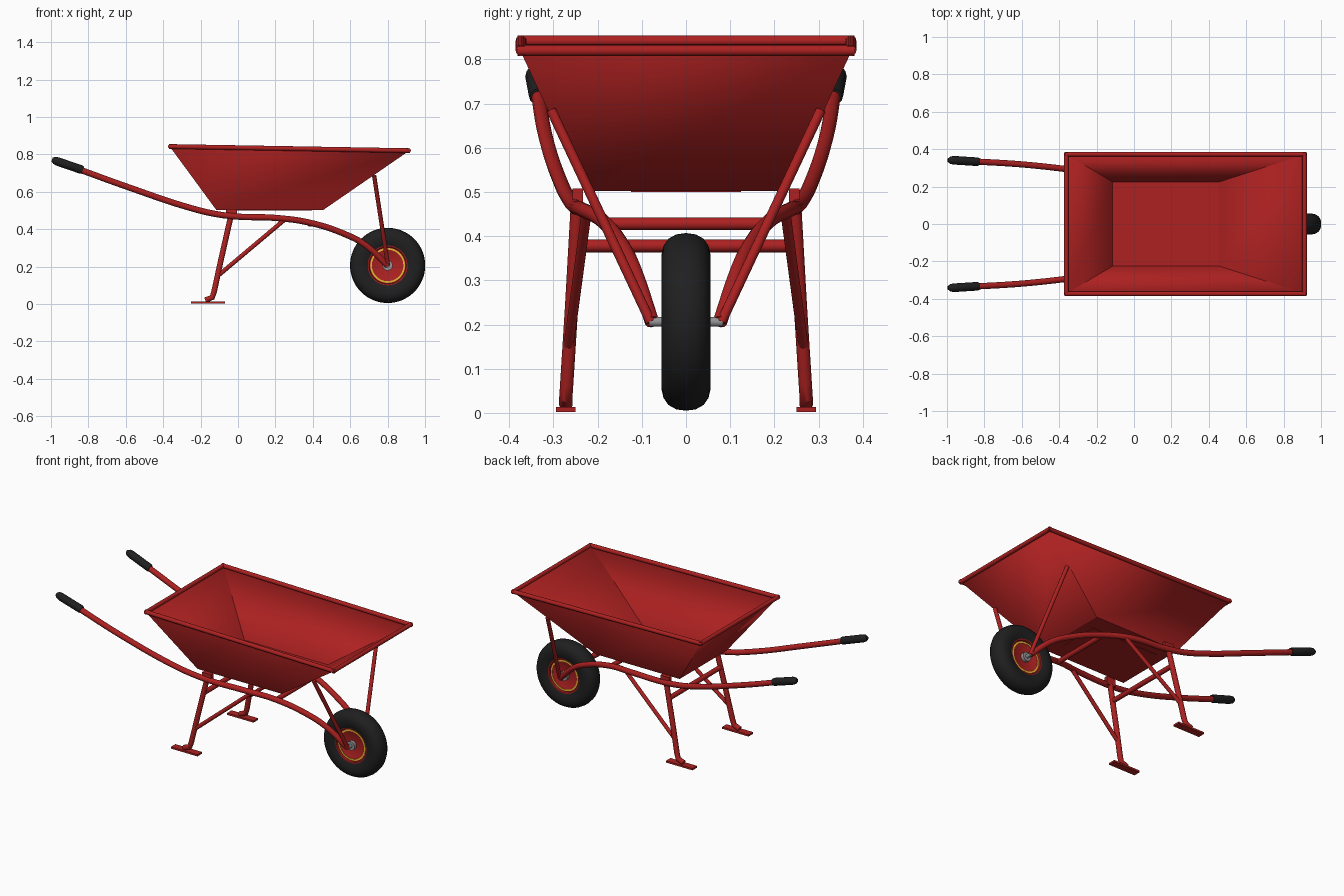
import bpy, bmesh, math
from mathutils import Vector

if "Cube" in bpy.data.objects:
    bpy.data.objects.remove(bpy.data.objects["Cube"])


def material(name, rgb):
    m = bpy.data.materials.new(name)
    m.diffuse_color = (*rgb, 1)
    m.use_nodes = True
    m.node_tree.nodes["Principled BSDF"].inputs["Base Color"].default_value = m.diffuse_color
    return m


RED = material("red_paint", (0.42, 0.015, 0.015))
BLACK = material("black_rubber", (0.014, 0.014, 0.014))
YELLOW = material("yellow_paint", (0.75, 0.5, 0.03))
GREY = material("bare_steel", (0.3, 0.3, 0.31))
AXLE = Vector((0.8, 0, 0.206))


def finish(name, mesh, mat, angle=35):
    ob = bpy.data.objects.new(name, mesh)
    bpy.context.collection.objects.link(ob)
    mesh.materials.clear()
    mesh.materials.append(mat)
    bpy.ops.object.select_all(action='DESELECT')
    ob.select_set(True)
    bpy.context.view_layer.objects.active = ob
    bpy.ops.object.shade_smooth_by_angle(angle=math.radians(angle))
    return ob


def tube(name, pts, r, mat=RED, curved=False, radii=None):
    cu = bpy.data.curves.new(name, 'CURVE')
    cu.dimensions = '3D'
    cu.bevel_depth, cu.bevel_resolution = r, 4
    cu.use_fill_caps = True
    cu.resolution_u = 8
    sp = cu.splines.new('BEZIER' if curved else 'POLY')
    ps = sp.bezier_points if curved else sp.points
    ps.add(len(pts) - 1)
    for i, (p, co) in enumerate(zip(ps, pts)):
        p.co = co if curved else (*co, 1)
        if curved:
            p.handle_left_type = p.handle_right_type = 'AUTO'
        if radii:
            p.radius = radii[i]
    tmp = bpy.data.objects.new(name + "_path", cu)
    bpy.context.collection.objects.link(tmp)
    bpy.context.view_layer.update()
    mesh = bpy.data.meshes.new_from_object(tmp.evaluated_get(bpy.context.evaluated_depsgraph_get()))
    bpy.data.objects.remove(tmp)
    return finish(name, mesh, mat, 40)


def box(name, lo, hi, mat=RED):
    bm = bmesh.new()
    bmesh.ops.create_cube(bm, size=1)
    for v in bm.verts:
        v.co = [(a + b) / 2 + c * (b - a) for a, b, c in zip(lo, hi, v.co)]
    mesh = bpy.data.meshes.new(name)
    bm.to_mesh(mesh)
    return finish(name, mesh, mat)


def lathe(name, profile, mat, steps=64):
    """Spin (radius, y) points around the wheel axle."""
    bm = bmesh.new()
    vs = [bm.verts.new(AXLE + Vector((r, y, 0))) for r, y in profile]
    es = [bm.edges.new(p) for p in zip(vs, vs[1:])]
    bmesh.ops.spin(bm, geom=vs + es, cent=AXLE, axis=(0, 1, 0), angle=math.tau, steps=steps)
    bmesh.ops.remove_doubles(bm, verts=bm.verts, dist=1e-5)
    bmesh.ops.recalc_face_normals(bm, faces=bm.faces)
    mesh = bpy.data.meshes.new(name)
    bm.to_mesh(mesh)
    return finish(name, mesh, mat)


# tray: open sheet-metal pan with sloping walls
X0, X1, Z0, Z1, W = -0.362, 0.912, 0.842, 0.82, 0.373
bm = bmesh.new()
low = [bm.verts.new(c) for c in ((-0.115, -0.226, 0.505), (0.455, -0.226, 0.505),
                                 (0.455, 0.226, 0.505), (-0.115, 0.226, 0.505))]
top = [bm.verts.new(c) for c in ((X0, -W, Z0), (X1, -W, Z1), (X1, W, Z1), (X0, W, Z0))]
bm.faces.new(low)
for i in range(4):
    j = (i + 1) % 4
    bm.faces.new((low[i], low[j], top[j], top[i]))
bmesh.ops.recalc_face_normals(bm, faces=bm.faces)
mesh = bpy.data.meshes.new("tray")
bm.to_mesh(mesh)
tray = finish("tray", mesh, RED, 15)
sol = tray.modifiers.new("thickness", 'SOLIDIFY')
sol.thickness, sol.offset = 0.006, 0
box("tray_floor_panel", (-0.055, -0.125, 0.5), (0.395, 0.125, 0.51))

# rolled rim around the tray
rim = [Vector(c) for c in ((X0, -W, Z0), (X1, -W, Z1), (X1, W, Z1), (X0, W, Z0))]
for i, side in enumerate(("right", "front", "left", "rear")):
    a, b = rim[i], rim[(i + 1) % 4]
    d = (b - a).normalized() * 0.008
    tube("tray_rim_" + side, [a - d, b + d], 0.0125)

# frame parts on both sides
for s, side in ((-1, "right"), (1, "left")):
    def at(*pts):
        return [(x, s * y, z) for x, y, z in pts]

    tube("handle_rail_" + side, at(
        (-0.9, 0.337, 0.738), (-0.58, 0.317, 0.622), (-0.26, 0.281, 0.515), (-0.12, 0.263, 0.481),
        (0, 0.252, 0.467), (0.2, 0.235, 0.46), (0.385, 0.188, 0.434), (0.57, 0.141, 0.374),
        (0.68, 0.114, 0.316), (0.8, 0.077, 0.206)), 0.0165, curved=True)
    tube("grip_" + side, at(
        (-0.83, 0.333, 0.715), (-0.84, 0.333, 0.719), (-0.965, 0.341, 0.762), (-0.982, 0.341, 0.768),
        (-0.994, 0.341, 0.772)), 0.023, BLACK, radii=[0.9, 1, 1, 0.85, 0.45])
    tube("leg_" + side, at(
        (-0.038, 0.246, 0.47), (-0.09, 0.259, 0.24), (-0.128, 0.27, 0.065), (-0.138, 0.272, 0.035),
        (-0.175, 0.272, 0.02)), 0.0155)
    box("foot_plate_" + side, (-0.25, s * 0.272 - 0.022, 0.002), (-0.07, s * 0.272 + 0.022, 0.013))
    box("tray_bracket_" + side, (-0.065, s * 0.245 - 0.012, 0.46), (-0.005, s * 0.245 + 0.012, 0.508))
    tube("leg_brace_" + side, at((0.245, 0.226, 0.447), (-0.108, 0.266, 0.15)), 0.0115)
    tube("front_strut_" + side, at((0.728, 0.305, 0.685), (0.802, 0.08, 0.206)), 0.0115)

# cross members
tube("frame_crossbar", [(0.385, -0.185, 0.428), (0.385, 0.185, 0.428)], 0.0145)
tube("leg_crossbar", [(-0.06, -0.25, 0.378), (-0.06, 0.25, 0.378)], 0.0145)

# wheel
half = [(0.1, 0.03), (0.104, 0.045), (0.122, 0.052), (0.15, 0.056), (0.172, 0.051),
        (0.188, 0.04), (0.198, 0.022)]
lathe("tyre", half + [(0.201, 0)] + [(r, -y) for r, y in reversed(half)], BLACK)
disc = [(0, 0.03), (0.07, 0.03), (0.08, 0.036), (0.097, 0.036), (0.1, 0.045), (0.107, 0.046),
        (0.107, 0.02)]
lathe("wheel_disc", disc + [(r, -y) for r, y in reversed(disc)], RED)
for s, side in ((-1, "right"), (1, "left")):
    lathe("wheel_stripe_" + side, [(0.084, s * 0.034), (0.084, s * 0.038), (0.093, s * 0.038),
                                   (0.093, s * 0.034)], YELLOW)
lathe("hub", [(0, 0.05), (0.027, 0.05), (0.027, -0.05), (0, -0.05)], GREY, 32)
lathe("axle", [(0, 0.084), (0.011, 0.084), (0.011, -0.084), (0, -0.084)], GREY, 24)
